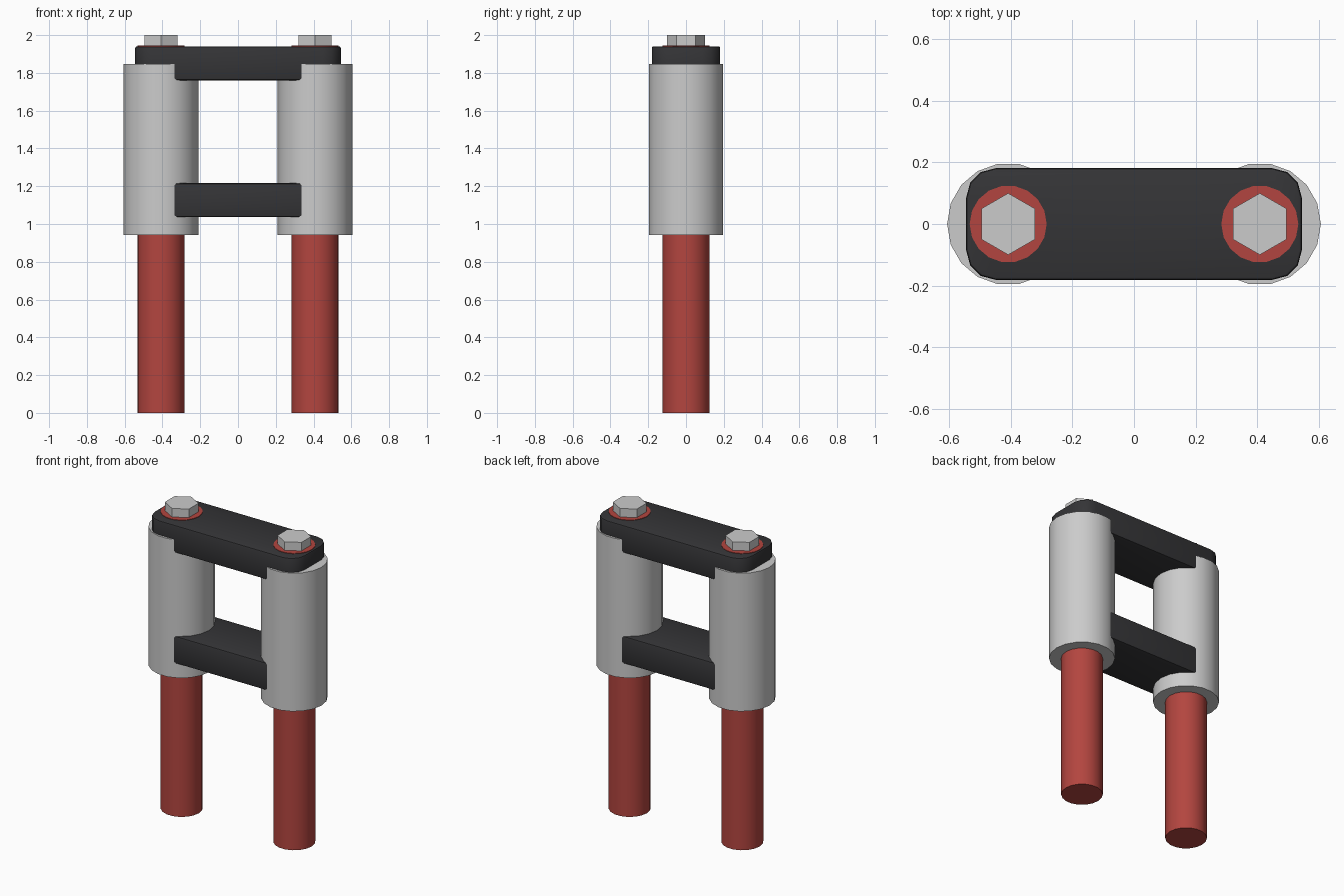
import bpy, bmesh, math

if "Cube" in bpy.data.objects:
    bpy.data.objects.remove(bpy.data.objects["Cube"])

ROD_X = 0.408


def material(name, color):
    m = bpy.data.materials.new(name)
    m.diffuse_color = color
    m.use_nodes = True
    m.node_tree.nodes["Principled BSDF"].inputs["Base Color"].default_value = m.diffuse_color
    return m


red = material("red_paint", (0.45, 0.06, 0.05, 1))
black = material("black_rubber", (0.035, 0.035, 0.038, 1))


def cylinder(name, x, r, z0, z1, sides=18, turn=0.0, mat=None, smooth=True):
    bpy.ops.mesh.primitive_cylinder_add(vertices=sides, radius=r, depth=z1 - z0,
                                        location=(x, 0, (z0 + z1) / 2))
    ob = bpy.context.object
    ob.name = name
    # start with a corner on the x axis, then turn
    ob.rotation_euler.z = math.pi / 2 + turn
    if mat:
        ob.data.materials.append(mat)
    if smooth:
        bpy.ops.object.shade_smooth_by_angle(angle=math.radians(35))
    return ob


def rounded_bar(name, hx, hy, z0, z1, radius, mat, segs=3):
    # outline with rounded corners, extruded upwards
    bm = bmesh.new()
    verts = []
    for i, (sx, sy) in enumerate([(1, 1), (-1, 1), (-1, -1), (1, -1)]):
        for k in range(segs + 1):
            a = math.pi / 2 * (i + k / segs)
            verts.append(bm.verts.new((sx * (hx - radius) + radius * math.cos(a),
                                       sy * (hy - radius) + radius * math.sin(a), z0)))
    face = bm.faces.new(verts)
    ext = bmesh.ops.extrude_face_region(bm, geom=[face])
    top = [g for g in ext["geom"] if isinstance(g, bmesh.types.BMVert)]
    bmesh.ops.translate(bm, verts=top, vec=(0, 0, z1 - z0))
    bmesh.ops.recalc_face_normals(bm, faces=bm.faces)
    # small chamfer around the top and bottom rims
    rims = [e for e in bm.edges if abs(e.verts[0].co.z - e.verts[1].co.z) < 1e-5]
    bmesh.ops.bevel(bm, geom=rims, offset=0.01, segments=2, profile=0.5, affect='EDGES')
    me = bpy.data.meshes.new(name)
    bm.to_mesh(me)
    bm.free()
    me.materials.append(mat)
    ob = bpy.data.objects.new(name, me)
    bpy.context.collection.objects.link(ob)
    bpy.context.view_layer.objects.active = ob
    bpy.ops.object.select_all(action='DESELECT')
    ob.select_set(True)
    bpy.ops.object.shade_smooth_by_angle(angle=math.radians(35))
    return ob


# rod, sleeve and hex bolt on each side
for side, x in (("left", -ROD_X), ("right", ROD_X)):
    cylinder(f"{side}_rod", x, 0.125, 0.0, 1.944, mat=red)
    cylinder(f"{side}_sleeve", x, 0.198, 0.943, 1.848)
    cylinder(f"{side}_bolt", x, 0.1, 1.92, 2.0, sides=6, turn=math.pi / 2, smooth=False)

# crossbars joining the sleeves
rounded_bar("top_crossbar", 0.544, 0.181, 1.761, 1.941, 0.095, black)
rounded_bar("lower_crossbar", 0.544, 0.181, 1.036, 1.216, 0.095, black)
